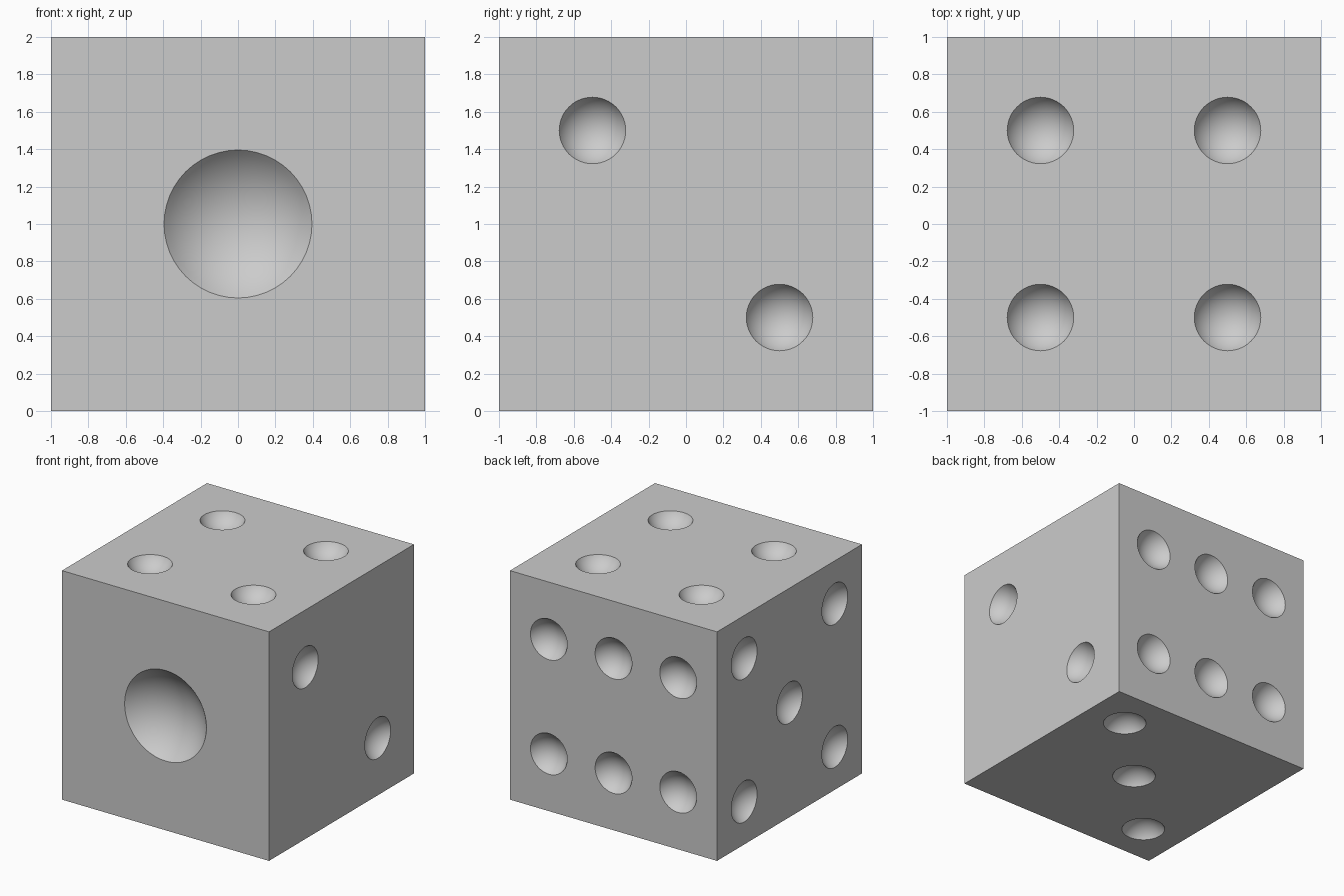
import bpy, bmesh
from math import sqrt, radians
from mathutils import Vector, Matrix

if "Cube" in bpy.data.objects:
    bpy.data.objects.remove(bpy.data.objects["Cube"])

# cube body, standing on z = 0
bpy.ops.mesh.primitive_cube_add(size=2, location=(0, 0, 1))
body = bpy.context.object
body.name = "cube_body"

CENTRE = Vector((0, 0, 1))
cut = bmesh.new()


def pip(normal, u, v, a, b, rim=0.178, radius=0.2):
    """Add a sphere that leaves a round dimple at (a, b) on a face."""
    n, u, v = Vector(normal), Vector(u), Vector(v)
    lift = sqrt(radius ** 2 - rim ** 2)
    rot = n.to_track_quat('Z', 'Y').to_matrix().to_4x4()
    pos = CENTRE + n * (1 + lift) + u * a + v * b
    bmesh.ops.create_uvsphere(cut, u_segments=48, v_segments=32, radius=radius,
                              matrix=Matrix.Translation(pos) @ rot)


X, Y, Z = (1, 0, 0), (0, 1, 0), (0, 0, 1)
S, D = 0.5, 0.625

# one: large shallow dimple on the front
pip((0, -1, 0), X, Z, 0, 0, rim=0.396, radius=0.52)
# two: right side
for s in (-1, 1):
    pip(X, Y, Z, S * s, -S * s)
# three: underside diagonal
for s in (-1, 0, 1):
    pip((0, 0, -1), X, Y, D * s, D * s)
# four: top
for a in (-S, S):
    for b in (-S, S):
        pip(Z, X, Y, a, b)
# five: left side
for a, b in ((0, 0), (-D, -D), (-D, D), (D, -D), (D, D)):
    pip((-1, 0, 0), Y, Z, a, b)
# six: back
for a in (-D, 0, D):
    for b in (-S, S):
        pip(Y, X, Z, a, b)

mesh = bpy.data.meshes.new("pip_cutters")
cut.to_mesh(mesh)
cut.free()
cutter = bpy.data.objects.new("pip_cutters", mesh)
bpy.context.collection.objects.link(cutter)
cutter.hide_render = True

# carve the dimples, then drop the cutters
mod = body.modifiers.new("dimples", 'BOOLEAN')
mod.operation = 'DIFFERENCE'
mod.solver = 'EXACT'
mod.object = cutter
bpy.context.view_layer.objects.active = body
body.select_set(True)
bpy.ops.object.modifier_apply(modifier=mod.name)
bpy.data.objects.remove(cutter, do_unlink=True)
bpy.ops.object.shade_smooth_by_angle(angle=radians(30))
